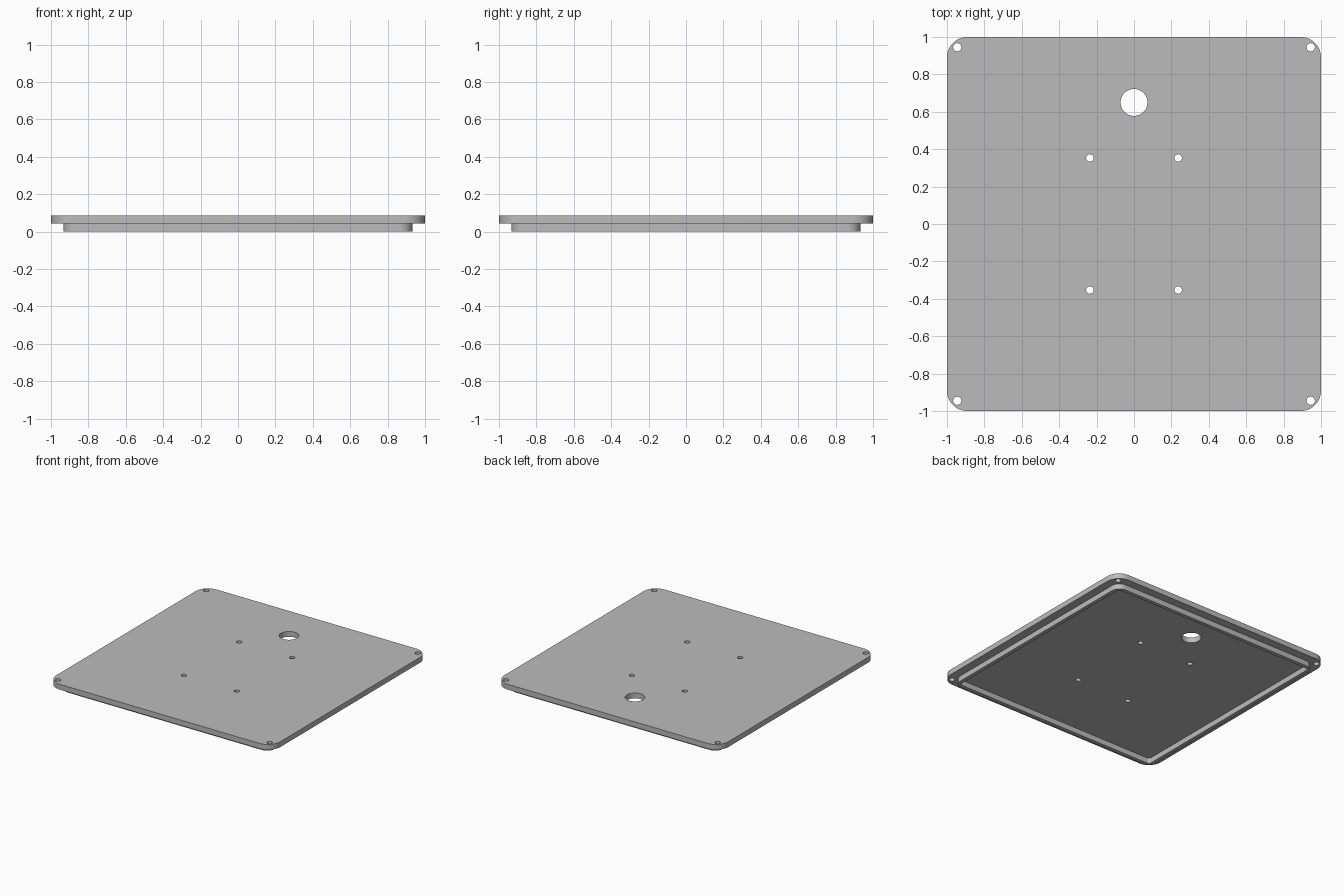
import bpy, bmesh, math
from mathutils import Vector

cube = bpy.data.objects.get("Cube")
if cube:
    bpy.data.objects.remove(cube, do_unlink=True)

grey = bpy.data.materials.new("plain grey")
grey.use_nodes = True
colour = (0.5, 0.5, 0.5, 1)
grey.diffuse_color = colour
grey.node_tree.nodes["Principled BSDF"].inputs["Base Color"].default_value = colour


def circle(x, y, radius, steps):
    turns = [math.tau * i / steps for i in range(steps)]
    return [(x + radius * math.cos(a), y + radius * math.sin(a)) for a in turns]


def rounded_square(half, radius, steps=12):
    points = []
    for corner in range(4):
        middle = math.radians(45 + 90 * corner)
        cx = math.copysign(half - radius, math.cos(middle))
        cy = math.copysign(half - radius, math.sin(middle))
        for i in range(steps + 1):
            a = math.radians(90) * (corner + i / steps)
            points.append((cx + radius * math.cos(a), cy + radius * math.sin(a)))
    return points


def extruded(name, loops, bottom, top):
    """Fill an outline with its holes, then raise it into a solid."""
    bm = bmesh.new()
    edges = []
    for loop in loops:
        verts = [bm.verts.new((x, y, bottom)) for x, y in loop]
        edges += [bm.edges.new((v, verts[i - 1])) for i, v in enumerate(verts)]
    bmesh.ops.triangle_fill(bm, edges=edges, use_beauty=True, normal=Vector((0, 0, 1)))
    raised = bmesh.ops.extrude_face_region(bm, geom=bm.faces[:], use_keep_orig=True)
    verts = [g for g in raised["geom"] if isinstance(g, bmesh.types.BMVert)]
    bmesh.ops.translate(bm, verts=verts, vec=(0, 0, top - bottom))
    bmesh.ops.recalc_face_normals(bm, faces=bm.faces[:])
    mesh = bpy.data.meshes.new(name)
    bm.to_mesh(mesh)
    bm.free()
    mesh.materials.append(grey)
    obj = bpy.data.objects.new(name, mesh)
    bpy.context.collection.objects.link(obj)
    bpy.ops.object.select_all(action="DESELECT")
    obj.select_set(True)
    bpy.context.view_layer.objects.active = obj
    bpy.ops.object.shade_smooth_by_angle(angle=math.radians(30))


# Cover plate with corner screw holes, four mounting holes and a cable hole
step, top = 0.043, 0.086
signs = [(sx, sy) for sx in (-1, 1) for sy in (-1, 1)]
holes = [circle(0.945 * sx, 0.945 * sy, 0.022, 24) for sx, sy in signs]
holes += [circle(0.236 * sx, 0.353 * sy, 0.02, 24) for sx, sy in signs]
holes.append(circle(0, 0.65, 0.072, 48))
extruded("cover_plate", [rounded_square(1, 0.11)] + holes, step, top)

# Thin locating lip underneath
extruded("locating_lip", [rounded_square(0.933, 0.07), rounded_square(0.903, 0.02)], 0, step)
